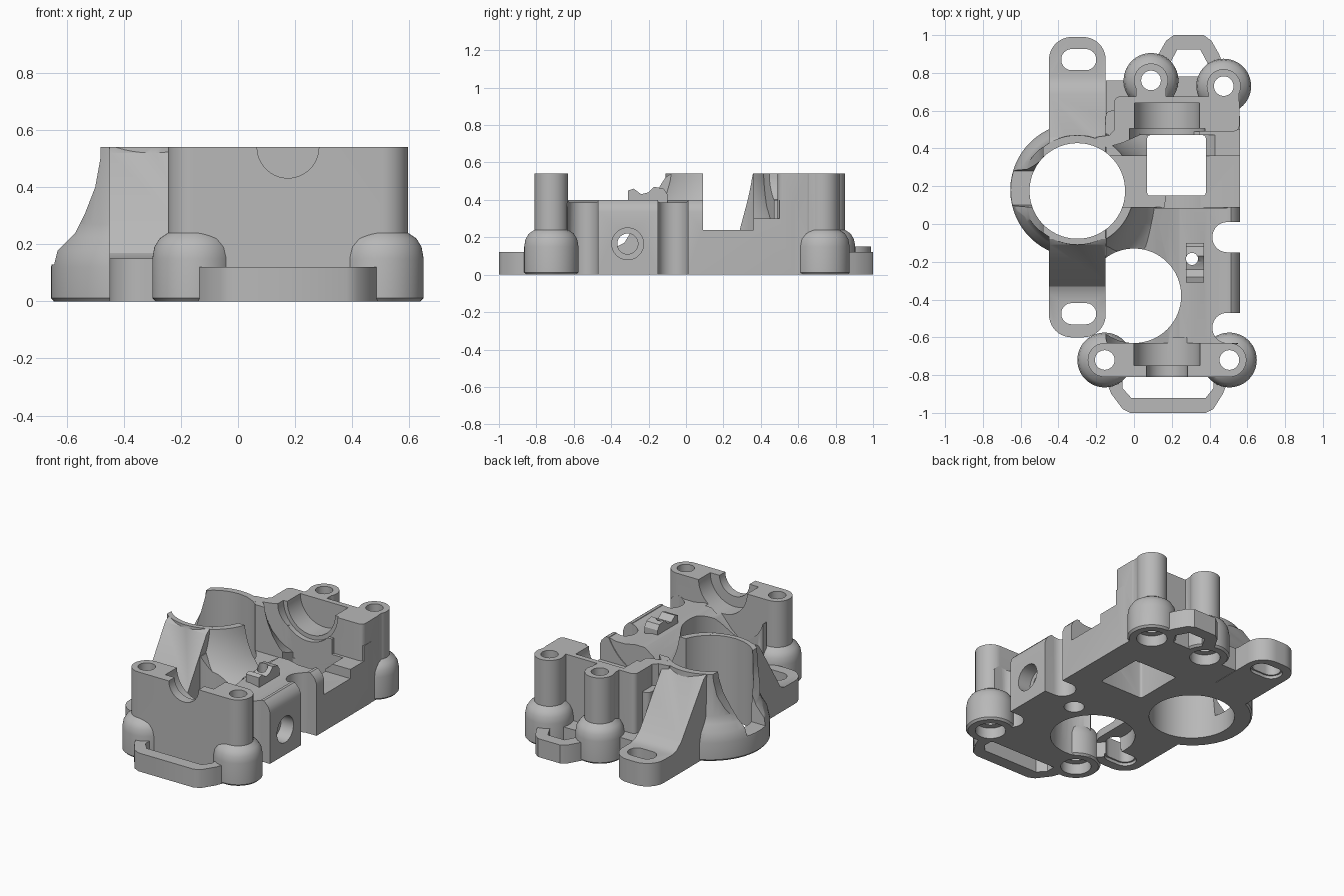
import bpy, bmesh, math

if "Cube" in bpy.data.objects:
    bpy.data.objects.remove(bpy.data.objects["Cube"], do_unlink=True)

grey = bpy.data.materials.new("plain grey")
grey.use_nodes = True
grey.diffuse_color = (0.48, 0.48, 0.48, 1)
grey.node_tree.nodes["Principled BSDF"].inputs["Base Color"].default_value = (0.48, 0.48, 0.48, 1)

TOP = 0.54      # split plane height
AXIS_X = 0.175  # x of the lengthwise shaft


def make(name, bm):
    bmesh.ops.recalc_face_normals(bm, faces=bm.faces)
    mesh = bpy.data.meshes.new(name)
    bm.to_mesh(mesh)
    bm.free()
    mesh.materials.append(grey)
    ob = bpy.data.objects.new(name, mesh)
    bpy.context.collection.objects.link(ob)
    return ob


def prism(name, pts, lo, hi, axis="z"):
    """Extrude a flat outline along an axis."""
    place = {"z": lambda a, b, h: (a, b, h),
             "y": lambda a, b, h: (a, h, b),
             "x": lambda a, b, h: (h, a, b)}[axis]
    bm = bmesh.new()
    low = [bm.verts.new(place(a, b, lo)) for a, b in pts]
    high = [bm.verts.new(place(a, b, hi)) for a, b in pts]
    bm.faces.new(low)
    bm.faces.new(high)
    for i in range(len(pts)):
        j = (i + 1) % len(pts)
        bm.faces.new((low[i], low[j], high[j], high[i]))
    return make(name, bm)


def circle(cx, cy, r, n=64):
    return [(cx + r * math.cos(2 * math.pi * i / n), cy + r * math.sin(2 * math.pi * i / n))
            for i in range(n)]


def rounded(x0, x1, y0, y1, r, n=10):
    pts = []
    for k, (cx, cy) in enumerate(((x1 - r, y1 - r), (x0 + r, y1 - r), (x0 + r, y0 + r), (x1 - r, y0 + r))):
        for i in range(n + 1):
            a = math.pi / 2 * (k + i / n)
            pts.append((cx + r * math.cos(a), cy + r * math.sin(a)))
    return pts


def box(name, x0, x1, y0, y1, z0, z1):
    return prism(name, [(x0, y0), (x1, y0), (x1, y1), (x0, y1)], z0, z1)


def lathe(name, cx, cy, profile, n=56):
    """Solid of revolution about a vertical axis."""
    bm = bmesh.new()
    rings = [[bm.verts.new((x, y, z)) for x, y in circle(cx, cy, r, n)] for r, z in profile]
    bm.faces.new(rings[0])
    bm.faces.new(rings[-1])
    for a, b in zip(rings, rings[1:]):
        for i in range(n):
            j = (i + 1) % n
            bm.faces.new((a[i], a[j], b[j], b[i]))
    return make(name, bm)


def combine(target, tool, op):
    mod = target.modifiers.new(op, "BOOLEAN")
    mod.operation, mod.object, mod.solver = op, tool, "MANIFOLD"
    bpy.context.view_layer.objects.active = target
    bpy.ops.object.modifier_apply(modifier=mod.name)
    bpy.data.objects.remove(tool, do_unlink=True)


def add(target, *tools):
    for t in tools:
        combine(target, t, "UNION")


def cut(target, *tools):
    for t in tools:
        combine(target, t, "DIFFERENCE")


# Mounting arms: one ramped profile trimmed to a rounded plan
arm = prism("mounting_arm", [(-0.61, 0), (1.0, 0), (1.0, 0.15), (0.78, 0.15), (0.74, 0.16),
                             (0.69, 0.2), (0.46, 0.52), (0.43, TOP), (-0.08, TOP), (-0.11, 0.52),
                             (-0.3, 0.22), (-0.33, 0.17), (-0.37, 0.15), (-0.61, 0.15)],
            -0.46, -0.14, "x")
combine(arm, prism("arm_plan", rounded(-0.45, -0.15, -0.6, 0.99, 0.12), -0.1, 0.7), "INTERSECT")
cut(arm, prism("arm_relief", circle(0, -0.38, 0.25), -0.1, 0.1))

# Flared round socket wall, leaning in towards the top
socket = lathe("socket", -0.3, 0.18, [(0.345, 0), (0.355, 0.012), (0.355, 0.12), (0.342, 0.18),
                                      (0.315, 0.225), (0.297, 0.27), (0.29, TOP)])
cut(socket,
    prism("lean", [(-0.66, 0.12), (-0.63, 0.18), (-0.57, 0.24), (-0.535, 0.31), (-0.5, 0.4),
                   (-0.482, 0.5), (-0.48, 0.6), (-0.8, 0.6), (-0.8, 0.12)], -0.4, 0.8, "y"),
    prism("side_gap", [(0.1, 0.13), (0.28, 0.13), (0.29, 0.25), (0.33, 0.4), (0.37, 0.6),
                       (0.08, 0.6), (0.09, 0.25)], -0.8, -0.4, "x"))

# Main body with the lengthwise trough
body = prism("housing", rounded(-0.15, 0.56, -0.64, 0.6, 0.03, 4), 0, 0.4)
add(body, socket)
cut(body, prism("trough", circle(AXIS_X, TOP, 0.35, 96), -0.7, 0.47, "y"))

# Bench beside the feeder hole, with a rounded outer shoulder and a ragged latch ridge
add(body,
    prism("bench", [(-0.02, 0.1), (0.55, 0.1), (0.55, 0.395), (0.5, 0.398), (0.45, 0.385),
                    (0.38, 0.385), (0.31, 0.4), (0.24, 0.4), (0.18, 0.36), (0.11, 0.28),
                    (0.05, 0.23), (-0.02, 0.21)], -0.635, 0.085, "y"),
    prism("latch_ridge", [(-0.31, 0.1), (-0.1, 0.1), (-0.1, 0.43), (-0.12, 0.46), (-0.17, 0.47),
                          (-0.2, 0.44), (-0.24, 0.43), (-0.28, 0.46), (-0.31, 0.45)],
          0.275, 0.37, "x"))
cut(body, prism("shoulder", [(0.5, 0.41), (0.525, 0.392), (0.548, 0.368), (0.562, 0.33),
                             (0.6, 0.33), (0.6, 0.41)], -0.7, 0.2, "y"))

# Socket wall sweeping down into the trough, open on the shaft side
sweep = lathe("socket_sweep", -0.3, 0.18, [(0.47, 0), (0.47, 0.24), (0.43, 0.265), (0.39, 0.305),
                                           (0.35, 0.365), (0.32, 0.44), (0.305, 0.5), (0.3, TOP)], 80)
combine(sweep, box("sweep_limits", -0.149, 0.3, -0.25, 0.5, 0.01, 0.7), "INTERSECT")
add(body, sweep)
cut(body,
    box("side_opening", -0.16, 0.8, 0.09, 0.36, 0.24, 0.7),
    box("side_step", 0.35, 0.8, 0.35, 0.5, 0.3, 0.7))

# Bearing walls at both ends
add(body,
    box("front_wall", -0.155, 0.505, -0.81, -0.63, 0, TOP),
    prism("back_wall", rounded(-0.105, 0.558, 0.49, 0.675, 0.03, 4), 0, TOP),
    prism("back_shoulder", [(-0.2, 0.4), (-0.13, 0.41), (-0.06, 0.43), (0.03, 0.47), (0.04, 0.6),
                            (-0.104, 0.6), (-0.104, 0.5), (-0.13, 0.47), (-0.2, 0.46)], 0.05, TOP),
    box("back_foot", -0.148, 0.05, 0.4, 0.76, 0, 0.15),
    box("back_web", 0.09, 0.475, 0.6, 0.78, 0, 0.12))

# Large sockets, window and edge notches
cut(body,
    prism("feeder_hole", circle(0, -0.38, 0.25), -0.1, 0.7),
    prism("window", rounded(0.07, 0.38, 0.15, 0.47, 0.015, 3), -0.1, 0.5))
for y in (-0.07, -0.55):
    cut(body, prism("notch", rounded(0.415, 0.9, y - 0.08, y + 0.08, 0.079), -0.1, 0.7))
add(body, arm)
cut(body, prism("socket_hole", circle(-0.3, 0.175, 0.253, 80), -0.1, 0.7))

# Screw posts on domed feet
posts = ((0.09, 0.76), (0.475, 0.73), (-0.155, -0.72), (0.505, -0.72))
dome = [(0.133, 0), (0.145, 0.012), (0.145, 0.15), (0.138, 0.19), (0.12, 0.22), (0.09, 0.24), (0.09, TOP)]
for x, y in posts:
    add(body, lathe("post", x, y, dome))
    if y > 0:
        add(body, box("post_web", x - 0.08, x + 0.08, 0.62, y, 0.1, TOP))

# Screw holes with wider mouths underneath
for x, y in posts:
    cut(body, lathe("screw_hole", x, y, [(0.09, -0.05), (0.09, 0.07), (0.052, 0.071), (0.052, 0.7)], 40))
cut(body, lathe("latch_hole", 0.307, -0.185, [(0.06, -0.05), (0.06, 0.15), (0.032, 0.151), (0.032, 0.7)], 32))

# Slotted holes in the arms
for y in (0.87, -0.475):
    cut(body, prism("slot", rounded(-0.385, -0.2, y - 0.056, y + 0.056, 0.055), -0.1, 0.2),
        prism("slot_mouth", rounded(-0.395, -0.19, y - 0.066, y + 0.066, 0.065), -0.1, 0.02))

# Shaft bearing seats and the cross bolt
cut(body,
    prism("front_bore", circle(AXIS_X, TOP, 0.108), -0.9, -0.6, "y"),
    prism("front_seat", circle(AXIS_X, TOP, 0.175), -0.75, -0.6, "y"),
    prism("back_seat", circle(AXIS_X, TOP, 0.173), 0.45, 0.64, "y"),
    prism("back_mouth", circle(AXIS_X, TOP, 0.2), 0.44, 0.505, "y"),
    prism("bolt_hole", circle(-0.312, 0.165, 0.055, 40), 0.1, 0.7, "x"),
    prism("bolt_seat", circle(-0.312, 0.165, 0.085, 40), 0.47, 0.7, "x"))


def loop(name, outer, inner, ends):
    """Open strap loop that leaves the screw holes clear."""
    ob = prism(name, outer, 0, 0.12)
    cut(ob, prism("loop_hole", inner, -0.1, 0.3))
    for x, y in ends:
        cut(ob, prism("clearance", circle(x, y, 0.1, 40), -0.1, 0.3))
    return ob


# Strap loops at both ends
front_loop = loop("front_loop",
                  [(-0.16, -0.8), (-0.12, -0.9), (-0.06, -0.98), (-0.02, -1), (0.38, -1),
                   (0.42, -0.98), (0.47, -0.9), (0.51, -0.8)],
                  [(-0.06, -0.81), (-0.06, -0.87), (-0.015, -0.92), (0.38, -0.92),
                   (0.42, -0.87), (0.42, -0.81)], posts[2:])
back_loop = loop("back_loop",
                 [(0.09, 0.8), (0.13, 0.9), (0.17, 0.97), (0.21, 1), (0.37, 1),
                  (0.41, 0.97), (0.45, 0.9), (0.49, 0.8)],
                 [(0.21, 0.79), (0.19, 0.85), (0.23, 0.925), (0.35, 0.925), (0.39, 0.85), (0.36, 0.79)],
                 posts[:2])

# Smooth curved faces, keep machined edges crisp
bpy.ops.object.select_all(action="DESELECT")
for ob in (body, front_loop, back_loop):
    ob.select_set(True)
bpy.context.view_layer.objects.active = body
bpy.ops.object.shade_smooth_by_angle(angle=math.radians(32))
